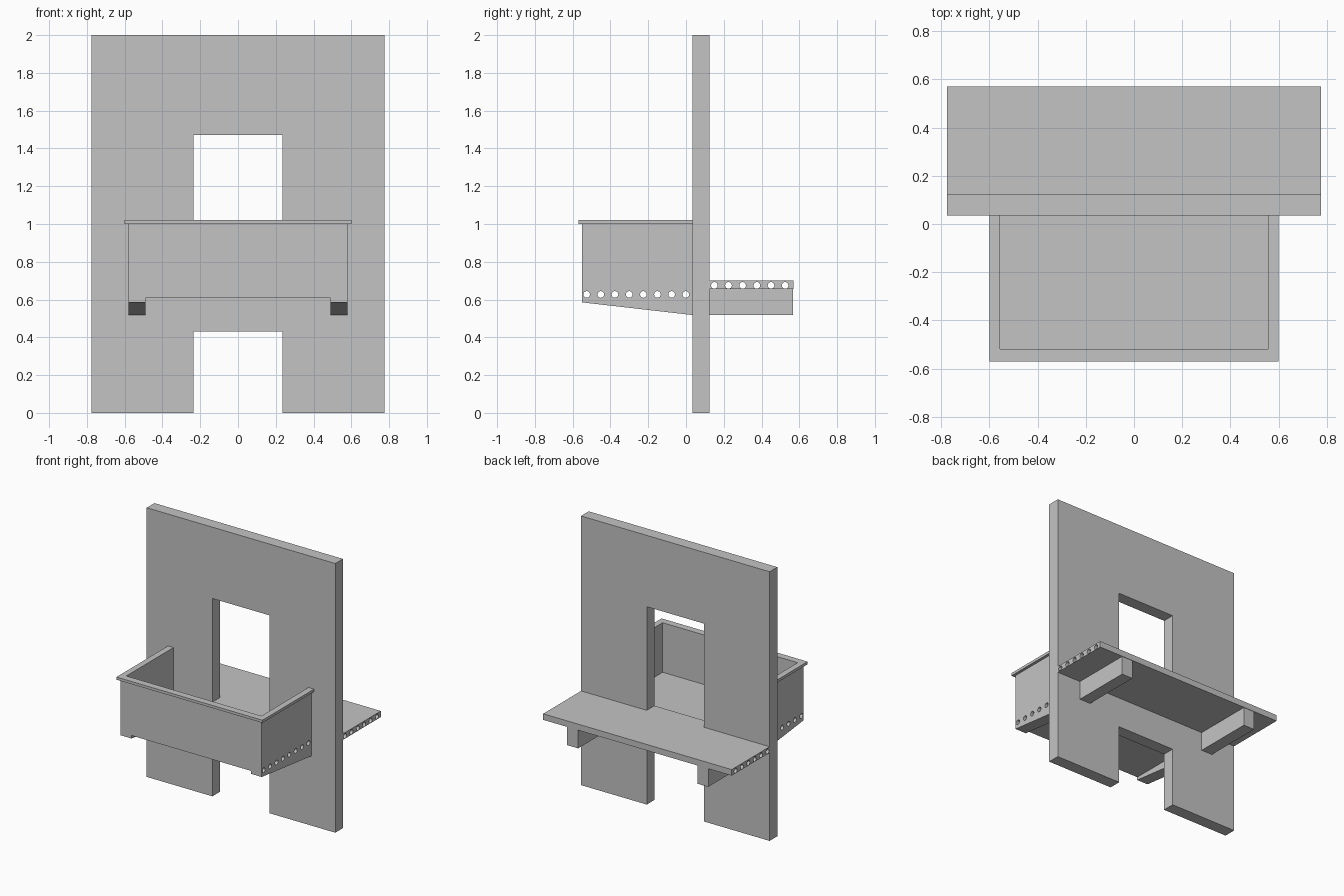
import bpy, bmesh, math
from mathutils import Matrix, Vector

if "Cube" in bpy.data.objects:
    bpy.data.objects.remove(bpy.data.objects["Cube"])

concrete = bpy.data.materials.new("light_grey_concrete")
concrete.diffuse_color = (0.55, 0.55, 0.55, 1)
concrete.use_nodes = True
concrete.node_tree.nodes["Principled BSDF"].inputs["Base Color"].default_value = concrete.diffuse_color

# For each extrusion axis: where the profile's u, v and depth directions go
FRAMES = {
    'x': ((0, 1, 0), (0, 0, 1), (1, 0, 0)),   # profile in (y, z)
    'y': ((1, 0, 0), (0, 0, 1), (0, -1, 0)),  # profile in (x, z)
    'z': ((1, 0, 0), (0, 1, 0), (0, 0, 1)),   # profile in (x, y)
}


def rect(u0, v0, u1, v1):
    return [(u0, v0), (u1, v0), (u1, v1), (u0, v1)]


def circle(u, v, r=0.0175, n=24):
    return [(u + r * math.cos(2 * math.pi * i / n),
             v + r * math.sin(2 * math.pi * i / n)) for i in range(n)]


def extrude(name, loops, axis, lo, hi):
    """Extrude an outline (first loop) with holes (other loops) from lo to hi."""
    curve = bpy.data.curves.new(name, 'CURVE')
    curve.dimensions = '2D'
    curve.fill_mode = 'BOTH'
    curve.extrude = (hi - lo) / 2
    for loop in loops:
        s = curve.splines.new('POLY')
        s.points.add(len(loop) - 1)
        for p, (u, v) in zip(s.points, loop):
            p.co = (u, v, 0, 1)
        s.use_cyclic_u = True
    tmp = bpy.data.objects.new(name + "_outline", curve)
    bpy.context.collection.objects.link(tmp)
    dg = bpy.context.evaluated_depsgraph_get()
    mesh = bpy.data.meshes.new_from_object(tmp.evaluated_get(dg))
    bpy.data.objects.remove(tmp)
    bpy.data.curves.remove(curve)

    m = Matrix([Vector(c) for c in FRAMES[axis]]).transposed().to_4x4()
    shift = Vector([(lo + hi) / 2 if a == axis else 0 for a in 'xyz'])
    bm = bmesh.new()
    bm.from_mesh(mesh)
    bm.transform(Matrix.Translation(shift) @ m)
    bmesh.ops.remove_doubles(bm, verts=bm.verts, dist=1e-5)
    bmesh.ops.recalc_face_normals(bm, faces=bm.faces)
    for f in bm.faces:
        f.smooth = False
    bm.to_mesh(mesh)
    bm.free()
    mesh.name = name
    mesh.materials.clear()
    mesh.materials.append(concrete)
    ob = bpy.data.objects.new(name, mesh)
    bpy.context.collection.objects.link(ob)
    return ob


def pair(name, loops, x0, x1):
    """Left and right copies of a side part."""
    extrude("right_" + name, loops, 'x', x0, x1)
    extrude("left_" + name, loops, 'x', -x1, -x0)


# Facade wall with a balcony doorway above and a ground opening below
wall = [(-0.775, 0), (-0.235, 0), (-0.235, 0.432), (0.235, 0.432),
        (0.235, 0), (0.775, 0), (0.775, 2), (-0.775, 2)]
extrude("facade_wall", [wall, rect(-0.235, 0.70, 0.235, 1.47)], 'y', 0.035, 0.125)

# Indoor hollow-core floor slab and its beams
back_cores = [circle(0.15 + 0.075 * i, 0.675) for i in range(6)]
extrude("indoor_floor_slab", [rect(0.125, 0.655, 0.57, 0.70)] + back_cores,
        'x', -0.775, 0.775)
pair("indoor_beam", [rect(0.125, 0.518, 0.567, 0.655)], 0.49, 0.58)

# Balcony floor, cored like the indoor slab, and side parapets
cores = [circle(-0.526 + 0.075 * i, 0.627) for i in range(8)]
extrude("balcony_floor", [rect(-0.55, 0.607, 0.035, 0.652)] + cores,
        'x', -0.555, 0.555)
side = [(-0.55, 0.585), (0.035, 0.518), (0.035, 1.0), (-0.55, 1.0)]
pair("balcony_side", [side] + cores, 0.555, 0.58)
extrude("balcony_front", [rect(-0.555, 0.652, 0.555, 1.0)], 'y', -0.55, -0.518)

# Tapered cantilever beams below the balcony floor
beam = [(-0.55, 0.585), (0.035, 0.518), (0.035, 0.607), (-0.55, 0.607)]
pair("balcony_beam", [beam], 0.49, 0.555)

# Coping running round the top of the parapet
coping = [(-0.6, 0.035), (-0.6, -0.57), (0.6, -0.57), (0.6, 0.035),
          (0.555, 0.035), (0.555, -0.518), (-0.555, -0.518), (-0.555, 0.035)]
extrude("parapet_coping", [coping], 'z', 1.0, 1.02)
